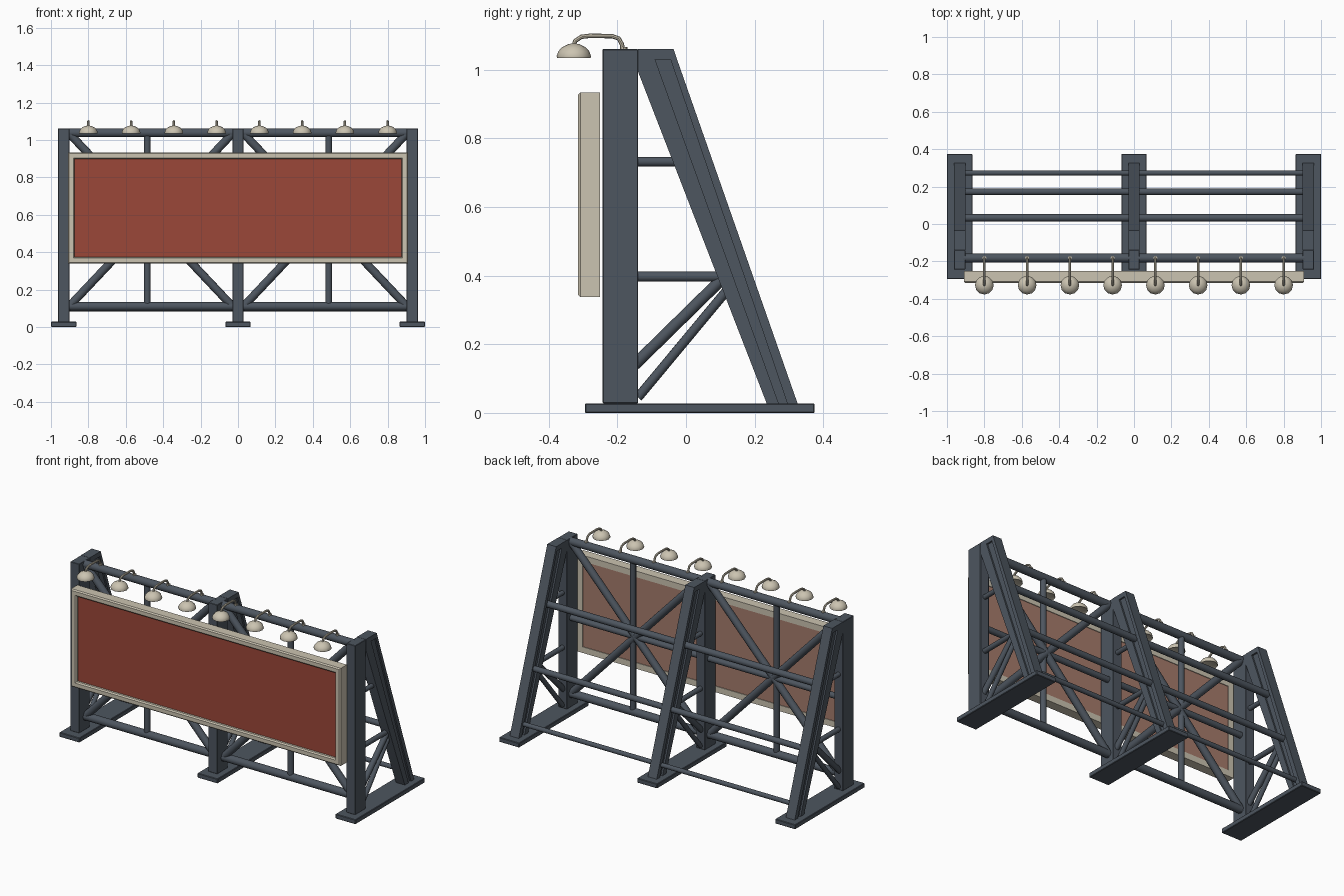
import bpy, bmesh, math
from mathutils import Vector

if "Cube" in bpy.data.objects:
    bpy.data.objects.remove(bpy.data.objects["Cube"])


def material(name, rgb):
    m = bpy.data.materials.new(name)
    m.diffuse_color = (*rgb, 1)
    m.use_nodes = True
    m.node_tree.nodes["Principled BSDF"].inputs["Base Color"].default_value = m.diffuse_color
    return m


STEEL = material("slate steel", (0.075, 0.092, 0.115))
CREAM = material("cream enamel", (0.60, 0.55, 0.44))
RED = material("brick red", (0.33, 0.063, 0.040))
BACK = material("faded red backing", (0.38, 0.20, 0.15))


def finish(name, bm, mat):
    bmesh.ops.recalc_face_normals(bm, faces=bm.faces)
    me = bpy.data.meshes.new(name)
    bm.to_mesh(me)
    bm.free()
    me.materials.append(mat)
    me.shade_smooth()
    me.set_sharp_from_angle(angle=math.radians(35))
    ob = bpy.data.objects.new(name, me)
    bpy.context.collection.objects.link(ob)
    return ob


def box(name, x, y, z, mat, bevel=0):
    bm = bmesh.new()
    bmesh.ops.create_cube(bm, size=1)
    for v in bm.verts:
        v.co = [(a + b) / 2 + c * (b - a) for (a, b), c in zip((x, y, z), v.co)]
    if bevel:
        bmesh.ops.bevel(bm, geom=bm.edges[:], offset=bevel, segments=1, affect='EDGES')
    return finish(name, bm, mat)


def slab(name, outline, x0, x1, mat):
    """Side outline (y, z) extruded along x."""
    bm = bmesh.new()
    face = bm.faces.new([bm.verts.new((x0, y, z)) for y, z in outline])
    ext = bmesh.ops.extrude_face_region(bm, geom=[face])["geom"]
    bmesh.ops.translate(bm, vec=(x1 - x0, 0, 0),
                        verts=[g for g in ext if isinstance(g, bmesh.types.BMVert)])
    return finish(name, bm, mat)


def tube(name, points, r, mat, sides=12):
    """Round tube swept through points that lie in one plane."""
    pts = [Vector(p) for p in points]
    d0 = (pts[1] - pts[0]).normalized()
    side = d0.cross(pts[-1] - pts[0])
    if side.length < 1e-5:
        side = d0.orthogonal()
    side.normalize()
    bm = bmesh.new()
    rings = []
    for i, p in enumerate(pts):
        t = (pts[min(i + 1, len(pts) - 1)] - pts[max(i - 1, 0)]).normalized()
        up = side.cross(t)
        rings.append([bm.verts.new(p + r * (math.cos(a) * side + math.sin(a) * up))
                      for a in (2 * math.pi * k / sides for k in range(sides))])
    for a, b in zip(rings, rings[1:]):
        for k in range(sides):
            j = (k + 1) % sides
            bm.faces.new((a[k], a[j], b[j], b[k]))
    bm.faces.new(rings[0])
    bm.faces.new(rings[-1])
    return finish(name, bm, mat)


def dome(name, centre, profile, mat, sides=12):
    """Lathe a (radius, z) profile with closed ends."""
    bm = bmesh.new()
    rings = [[bm.verts.new((centre[0] + r * math.cos(2 * math.pi * k / sides),
                            centre[1] + r * math.sin(2 * math.pi * k / sides), z))
              for k in range(sides)] for r, z in profile]
    for a, b in zip(rings, rings[1:]):
        for k in range(sides):
            j = (k + 1) % sides
            bm.faces.new((a[k], a[j], b[j], b[k]))
    bm.faces.new(rings[0])
    bm.faces.new(rings[-1])
    return finish(name, bm, mat)


# Three A-frames: foot plate, post, cap, sloping channel leg and side braces
FX, HW = 0.932, 0.03
for label, x in (("left", -FX), ("centre", 0), ("right", FX)):
    box(label + "_foot_plate", (x - 0.068, x + 0.068), (-0.295, 0.375), (0, 0.028), STEEL, 0.003)
    box(label + "_post", (x - HW, x + HW), (-0.243, -0.14), (0.028, 1.06), STEEL, 0.002)
    slab(label + "_top_cap", [(-0.14, 1.06), (-0.036, 1.06), (-0.026, 1.03), (-0.14, 1.03)],
         x - HW, x + HW, STEEL)
    slab(label + "_leg_inner_flange", [(-0.14, 1.03), (-0.09, 1.03), (0.27, 0.028), (0.235, 0.028),
                                       (-0.14, 0.995)], x - HW, x + HW, STEEL)
    slab(label + "_leg_web", [(-0.09, 1.03), (-0.045, 1.03), (0.30, 0.028), (0.27, 0.028)],
         x - HW + 0.01, x + HW - 0.01, STEEL)
    slab(label + "_leg_outer_flange", [(-0.045, 1.03), (-0.026, 1.03), (0.325, 0.028), (0.295, 0.028)],
         x - HW, x + HW, STEEL)
    tube(label + "_upper_strut", [(x, -0.16, 0.732), (x, 0.02, 0.732)], 0.014, STEEL)
    tube(label + "_lower_strut", [(x, -0.16, 0.397), (x, 0.13, 0.397)], 0.015, STEEL)
    tube(label + "_side_brace", [(x, -0.15, 0.14), (x, 0.11, 0.395)], 0.017, STEEL)
    tube(label + "_low_side_brace", [(x, -0.14, 0.045), (x, 0.155, 0.40)], 0.014, STEEL)

# Lattice of each bay
YF = -0.182
for label, s in (("left", -1), ("right", 1)):
    a, b = s * 0.02, s * (FX - 0.02)
    for name, y, z, r in (("front_top_rail", YF, 1.038, 0.024),
                          ("front_middle_rail", YF, 0.572, 0.018),
                          ("front_bottom_rail", YF, 0.11, 0.024),
                          ("rear_upper_rail", 0.033, 0.735, 0.02),
                          ("rear_middle_rail", 0.172, 0.395, 0.018),
                          ("rear_bottom_rail", 0.273, 0.095, 0.014)):
        tube(label + "_" + name, [(a, y, z), (b, y, z)], r, STEEL)
    tube(label + "_bay_upright", [(s * 0.485, YF, 0.11), (s * 0.485, YF, 1.04)], 0.018, STEEL)
    tube(label + "_rising_brace", [(a, YF, 0.1), (b, YF, 1.045)], 0.022, STEEL)
    tube(label + "_falling_brace", [(a, YF, 1.045), (b, YF, 0.1)], 0.022, STEEL)

# Sign: mitred frame, recessed red panel and its backing
bm = bmesh.new()
loops = []
for w, z0, z1, y in ((0.91, 0.338, 0.934, -0.25), (0.91, 0.338, 0.934, -0.308),
                     (0.903, 0.345, 0.927, -0.315), (0.880, 0.368, 0.904, -0.315),
                     (0.873, 0.375, 0.897, -0.308), (0.873, 0.375, 0.897, -0.25)):
    loops.append([bm.verts.new(p) for p in ((-w, y, z0), (w, y, z0), (w, y, z1), (-w, y, z1))])
for p, q in zip(loops, loops[1:] + loops[:1]):
    for k in range(4):
        j = (k + 1) % 4
        bm.faces.new((p[k], p[j], q[j], q[k]))
finish("sign_frame", bm, CREAM)
panel = box("sign_panel", (-0.874, 0.874), (-0.295, -0.254), (0.374, 0.898), RED)
panel.data.materials.append(BACK)
for f in panel.data.polygons:
    f.material_index = 1 if f.normal.y > 0.5 else 0

# Eight gooseneck lamps along the top rail
for i in range(8):
    x = (i - 3.5) * 0.2286
    dome(f"lamp_shade_{i + 1}", (x, -0.327),
         [(0.044, 1.037), (0.049, 1.034), (0.050, 1.040), (0.045, 1.054),
          (0.034, 1.066), (0.018, 1.074), (0.008, 1.076)], CREAM)
    tube(f"lamp_arm_{i + 1}", [(x, -0.327, 1.07), (x, -0.323, 1.084), (x, -0.305, 1.096),
                               (x, -0.28, 1.099), (x, -0.215, 1.098), (x, -0.196, 1.091),
                               (x, -0.187, 1.075), (x, -0.182, 1.05)], 0.0065, CREAM, 8)
    dome(f"lamp_collar_{i + 1}", (x, -0.182), [(0.011, 1.055), (0.011, 1.066)], CREAM, 8)
